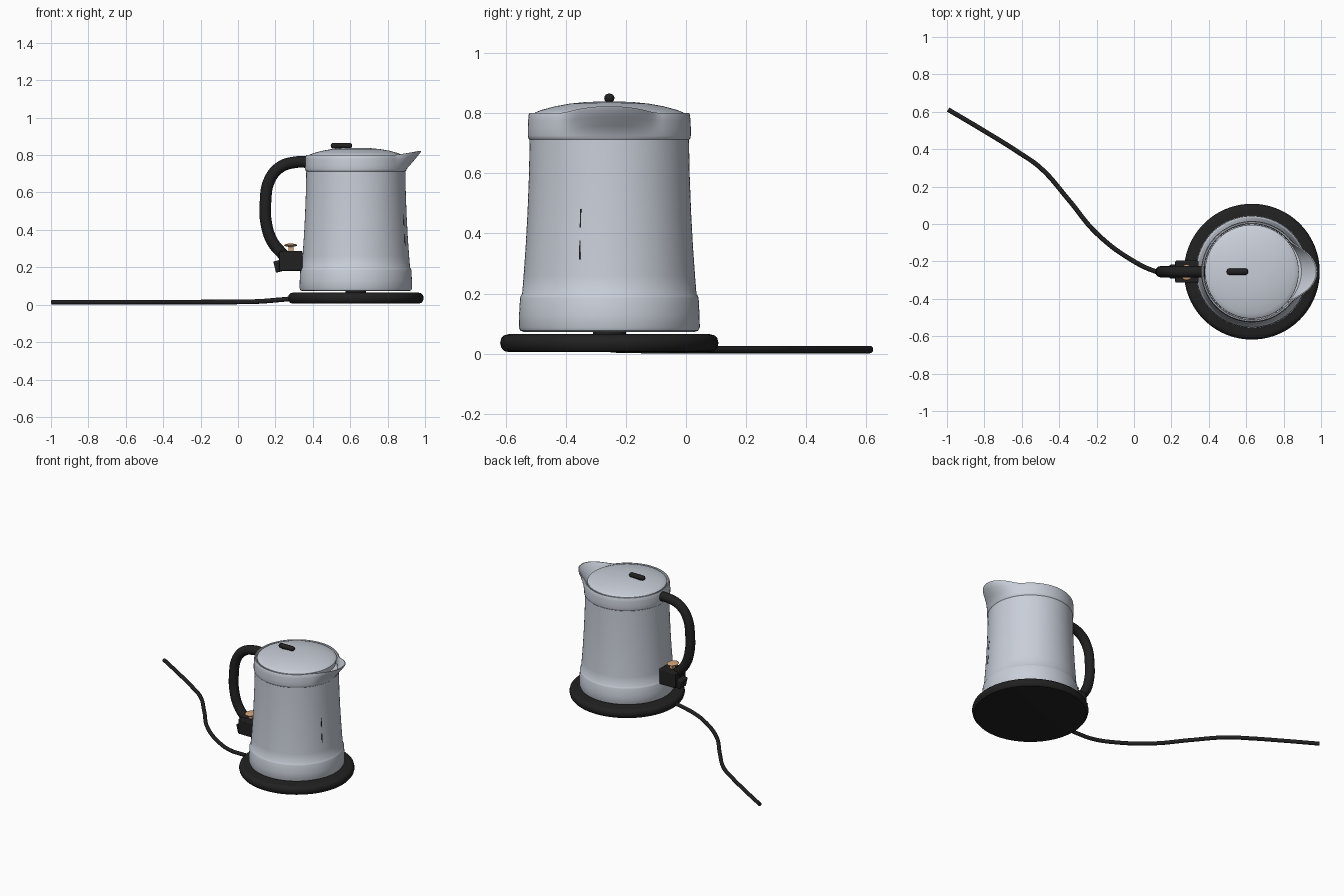
import bpy, bmesh, math
from mathutils import Vector

if "Cube" in bpy.data.objects:
    bpy.data.objects.remove(bpy.data.objects["Cube"], do_unlink=True)

CX, CY, SEG = 0.63, -0.255, 96


def material(name, rgb, rough=0.5):
    m = bpy.data.materials.new(name)
    m.use_nodes = True
    m.diffuse_color = (*rgb, 1)
    bsdf = next(n for n in m.node_tree.nodes if n.type == 'BSDF_PRINCIPLED')
    bsdf.inputs["Base Color"].default_value = (*rgb, 1)
    bsdf.inputs["Roughness"].default_value = rough
    return m


steel = material("brushed steel", (0.58, 0.62, 0.69))
black = material("black plastic", (0.015, 0.015, 0.015))
copper = material("amber switch", (0.66, 0.36, 0.18))


def finish(obj, mat, angle=35):
    obj.data.materials.append(mat)
    bpy.ops.object.select_all(action='DESELECT')
    obj.select_set(True)
    bpy.context.view_layer.objects.active = obj
    bpy.ops.object.shade_smooth_by_angle(angle=math.radians(angle))
    return obj


def spout_shift(angle, z):
    """Outward push and lift of the rim towards +x."""
    a = abs(math.degrees((angle + math.pi) % math.tau - math.pi))
    if a >= 38 or z <= 0.725:
        return 0, 0
    f = math.cos(math.radians(90 * a / 38)) ** 1.6
    t = min(1, (z - 0.725) / 0.075)
    return 0.085 * f * t, 0.022 * f * t


def lathe(name, profile, mat, spout=False, angle=35):
    """Spin (radius, height) points; close both ends with a cap."""
    bm = bmesh.new()
    rings = []
    for r, z in profile:
        ring = []
        for i in range(SEG):
            a = math.tau * i / SEG
            dr, dz = spout_shift(a, z) if spout else (0, 0)
            ring.append(bm.verts.new((CX + (r + dr) * math.cos(a),
                                      CY + (r + dr) * math.sin(a), z + dz)))
        rings.append(ring)
    for low, high in zip(rings, rings[1:]):
        for i in range(SEG):
            j = (i + 1) % SEG
            bm.faces.new((low[i], low[j], high[j], high[i]))
    bm.faces.new(rings[0])
    bm.faces.new(rings[-1])
    bmesh.ops.recalc_face_normals(bm, faces=bm.faces)
    mesh = bpy.data.meshes.new(name)
    bm.to_mesh(mesh)
    bm.free()
    obj = bpy.data.objects.new(name, mesh)
    bpy.context.collection.objects.link(obj)
    return finish(obj, mat, angle)


def tube(name, points, radius, mat):
    """Smooth round tube through the given points."""
    curve = bpy.data.curves.new(name, 'CURVE')
    curve.dimensions = '3D'
    curve.bevel_depth = radius
    curve.bevel_resolution = 4
    curve.resolution_u = 10
    curve.use_fill_caps = True
    spline = curve.splines.new('BEZIER')
    spline.bezier_points.add(len(points) - 1)
    for bp, p in zip(spline.bezier_points, points):
        bp.co = p
        bp.handle_left_type = bp.handle_right_type = 'AUTO'
    obj = bpy.data.objects.new(name, curve)
    bpy.context.collection.objects.link(obj)
    bpy.ops.object.select_all(action='DESELECT')
    obj.select_set(True)
    bpy.context.view_layer.objects.active = obj
    bpy.ops.object.convert(target='MESH')
    return finish(bpy.context.object, mat, 50)


def box(name, loc, size, mat, tilt=0, turn=0, bevel=0.006):
    bpy.ops.mesh.primitive_cube_add(size=1, location=loc, rotation=(0, tilt, turn))
    obj = bpy.context.object
    obj.name = name
    obj.scale = size
    bpy.ops.object.transform_apply(location=False, rotation=False, scale=True)
    if bevel:
        mod = obj.modifiers.new("soft edges", 'BEVEL')
        mod.width, mod.segments = bevel, 2
    return finish(obj, mat)


# Power base and its connector
lathe("power_base", [(0.335, 0.006), (0.35, 0.009), (0.359, 0.02), (0.363, 0.036),
                     (0.359, 0.052), (0.35, 0.061), (0.335, 0.065)], black)
lathe("base_connector", [(0.055, 0.06), (0.055, 0.08)], black)

# Tapered jug with flared foot, rim band, spout and inner wall
lathe("jug_body", [(0.285, 0.073), (0.296, 0.077), (0.301, 0.088), (0.300, 0.13),
                   (0.297, 0.185), (0.294, 0.193), (0.290, 0.198), (0.285, 0.26),
                   (0.278, 0.36), (0.272, 0.47), (0.267, 0.60), (0.265, 0.712),
                   (0.269, 0.716), (0.271, 0.725), (0.271, 0.75), (0.270, 0.775),
                   (0.268, 0.795), (0.265, 0.801), (0.259, 0.801), (0.256, 0.795),
                   (0.255, 0.77), (0.254, 0.735)], steel, spout=True)

# Domed lid with a lowered edge
lathe("lid", [(0.246, 0.765), (0.251, 0.79), (0.25, 0.799), (0.245, 0.803),
              (0.225, 0.811), (0.18, 0.823), (0.13, 0.832), (0.08, 0.837),
              (0.03, 0.839)], steel)

# Lid knob: a rounded bar on a short stem
bar = box("lid_knob", (0.553, CY, 0.85), (0.115, 0.034, 0.03), black, bevel=0)
mod = bar.modifiers.new("round ends", 'BEVEL')
mod.width, mod.segments = 0.0145, 4
box("lid_knob_stem", (0.553, CY, 0.835), (0.06, 0.022, 0.02), black, bevel=0)

# Looped handle
tube("handle", [(0.385, CY, 0.762), (0.31, CY, 0.762), (0.225, CY, 0.735),
                (0.168, CY, 0.665), (0.147, CY, 0.55), (0.152, CY, 0.43),
                (0.185, CY, 0.335), (0.235, CY, 0.275), (0.275, CY, 0.235)],
     0.031, black)

# Switch housing and its tilted lower end
box("switch_housing", (0.283, CY, 0.234), (0.125, 0.118, 0.105), black)
box("switch_housing_tail", (0.225, CY, 0.208), (0.06, 0.075, 0.062), black,
    tilt=math.radians(-14))

# Switch paddle with its stem
bpy.ops.mesh.primitive_uv_sphere_add(segments=32, ring_count=16, location=(0.281, CY - 0.004, 0.318))
paddle = bpy.context.object
paddle.name = "switch_paddle"
paddle.scale = (0.035, 0.042, 0.009)
finish(paddle, copper)
box("switch_stem", (0.283, CY, 0.295), (0.025, 0.03, 0.035), copper, bevel=0)

# Level marks set on the jug wall beside the spout
mark_angle = math.radians(-20.5)
for i in range(3):
    z = 0.345 + 0.105 * i
    r = 0.2785 - 0.0065 * i
    box(f"level_mark_{i + 1}", (CX + r * math.cos(mark_angle), CY + r * math.sin(mark_angle), z),
        (0.005, 0.004, 0.062), black, tilt=-0.055, turn=mark_angle, bevel=0)

# Power cord trailing away to the back right
tube("power_cord", [(0.31, -0.285, 0.034), (0.22, -0.275, 0.026), (0.12, -0.255, 0.018),
                    (0.0, -0.2, 0.015), (-0.2, -0.05, 0.014), (-0.35, 0.13, 0.014),
                    (-0.5, 0.3, 0.014), (-0.62, 0.385, 0.014), (-0.8, 0.497, 0.014),
                    (-0.994, 0.612, 0.014)], 0.0125, black)
